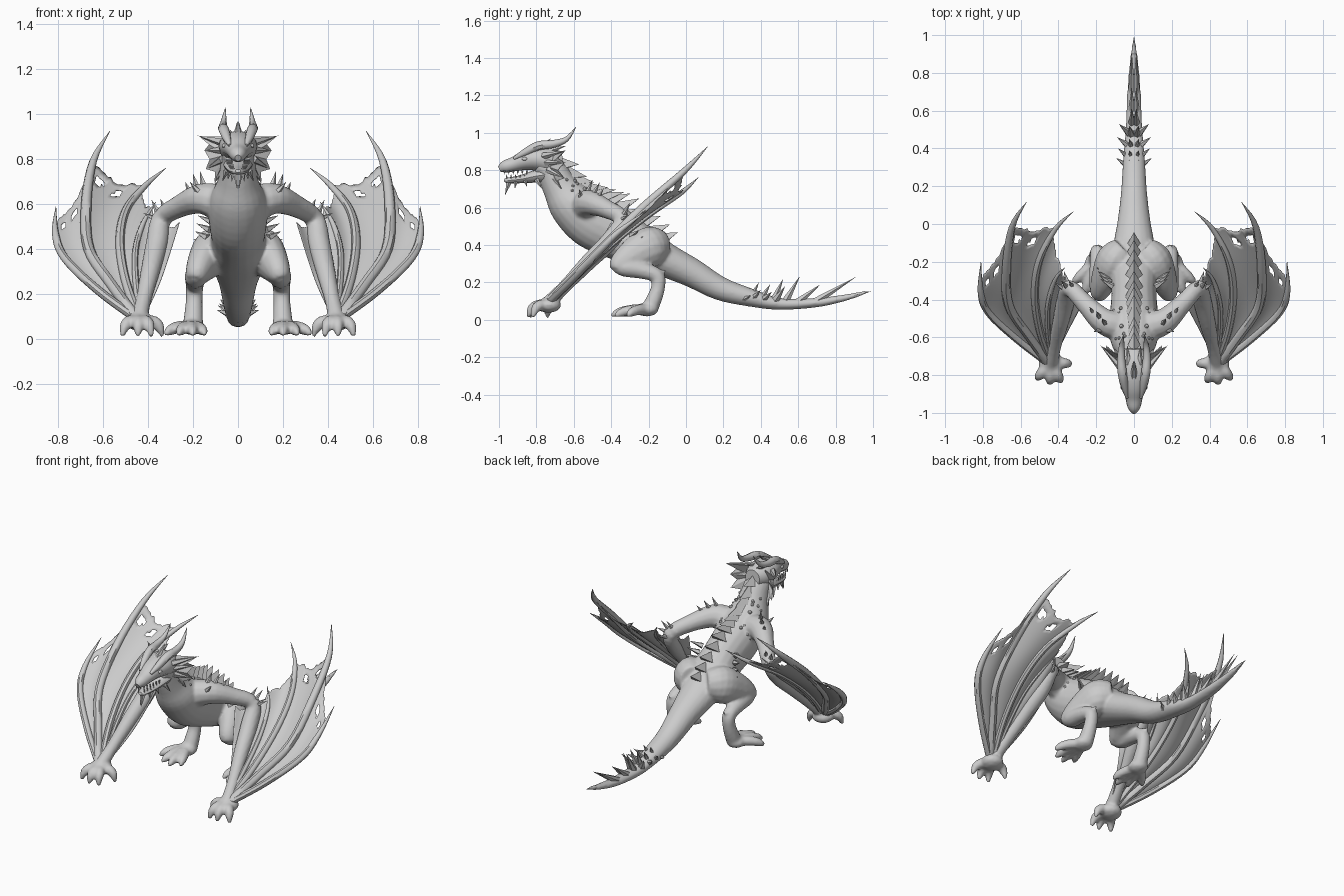
import bpy, bmesh, math, random
from mathutils import Vector, Matrix

if "Cube" in bpy.data.objects:
    bpy.data.objects.remove(bpy.data.objects["Cube"])

random.seed(4)
grey = bpy.data.materials.new("stone grey")
grey.diffuse_color = (0.6, 0.6, 0.6, 1)
grey.use_nodes = True
grey.node_tree.nodes["Principled BSDF"].inputs["Base Color"].default_value = grey.diffuse_color


def sample(pts, t):
    """Smooth curve through tuples of any length, t in 0..1."""
    f = min(max(t, 0), 1) * (len(pts) - 1)
    i = min(int(f), len(pts) - 2)
    f -= i
    a, b, c, d = (pts[min(max(i + k, 0), len(pts) - 1)] for k in (-1, 0, 1, 2))
    return [0.5 * (2 * q + (r - p) * f + (2 * p - 5 * q + 4 * r - s) * f * f
                   + (3 * q - p - 3 * r + s) * f ** 3) for p, q, r, s in zip(a, b, c, d)]


def tube(bm, pts, side=(1, 0, 0), seg=12, sub=4):
    """Loft rings along (x, y, z, radius along side, other radius)."""
    pts = [p if len(p) == 5 else (*p, p[3]) for p in pts]
    n = (len(pts) - 1) * sub
    rows = [sample(pts, i / n) for i in range(n + 1)]
    rings = []
    for i, r in enumerate(rows):
        t = (Vector(rows[min(i + 1, n)][:3]) - Vector(rows[max(i - 1, 0)][:3])).normalized()
        u = Vector(side)
        u = (u - u.dot(t) * t).normalized()
        v = t.cross(u)
        ring = []
        for k in range(seg):
            a = 2 * math.pi * k / seg
            ring.append(bm.verts.new(Vector(r[:3]) + u * math.cos(a) * max(r[3], .001)
                                     + v * math.sin(a) * max(r[4], .001)))
        rings.append(ring)
    for a, b in zip(rings, rings[1:]):
        for k in range(seg):
            m = (k + 1) % seg
            bm.faces.new((a[k], a[m], b[m], b[k]))
    bm.faces.new(rings[0])
    bm.faces.new(rings[-1])


def spike(bm, base, tip, r):
    """Five sided thorn."""
    base, tip = Vector(base), Vector(tip)
    d = (tip - base).normalized()
    u = Vector((1, 0, 0)) if abs(d.x) < .8 else Vector((0, 1, 0))
    u = (u - u.dot(d) * d).normalized()
    v = d.cross(u)
    ring = [bm.verts.new(base + u * r * math.cos(k * 1.2566) + v * r * math.sin(k * 1.2566))
            for k in range(5)]
    top = bm.verts.new(tip)
    for k in range(5):
        bm.faces.new((ring[k], ring[(k + 1) % 5], top))
    bm.faces.new(ring)


def ball(bm, c, size):
    m = Matrix.Translation(c) @ Matrix.Diagonal((*size, 1))
    bmesh.ops.create_icosphere(bm, subdivisions=2, radius=1, matrix=m)


def finish(name, bm, mirror=False, smooth=True, thick=0, blend=0):
    bmesh.ops.recalc_face_normals(bm, faces=bm.faces)
    me = bpy.data.meshes.new(name)
    bm.to_mesh(me)
    bm.free()
    me.materials.append(grey)
    if smooth:
        me.shade_smooth()
        me.set_sharp_from_angle(angle=math.radians(45))
    ob = bpy.data.objects.new(name, me)
    bpy.context.collection.objects.link(ob)
    if blend:
        mod = ob.modifiers.new("blend", 'REMESH')
        mod.mode, mod.voxel_size, mod.use_smooth_shade = 'VOXEL', blend, True
        mod = ob.modifiers.new("soften", 'SMOOTH')
        mod.factor, mod.iterations = .5, 5
    if thick:
        mod = ob.modifiers.new("thickness", 'SOLIDIFY')
        mod.thickness, mod.offset = thick, 0
    if mirror:
        mod = ob.modifiers.new("mirror", 'MIRROR')
        mod.use_mirror_merge = False


skinbm = bmesh.new()

# Wing arm from shoulder to wrist
ACROSS = (0, -.75, .65)
ARM = [(.07, -.54, .60, .085), (.16, -.515, .625, .07), (.26, -.42, .59, .05),
       (.34, -.34, .535, .045), (.36, -.40, .43, .05), (.388, -.52, .31, .044),
       (.42, -.65, .175, .035), (.44, -.74, .085, .04)]
tube(skinbm, ARM, ACROSS)

# Clawed hand at the wrist
ball(skinbm, (.44, -.735, .078), (.068, .07, .042))
for x, y in ((.335, -.74), (.385, -.835), (.445, -.845), (.515, -.82)):
    dx, dy = x - .44, y + .73
    tube(skinbm, [(.44, -.73, .075, .03), (.44 + dx * .55, -.73 + dy * .55, .078, .03),
                  (.44 + dx * .85, -.73 + dy * .85, .055, .025), (x, y, .01, .009)],
         (0, 0, 1) if abs(dy) > .03 else (0, 1, 0), 8, 3)

# Hind legs: thigh, folded shin and foot with toes
tube(skinbm, [(.05, -.13, .40, .07, .08), (.105, -.19, .39, .095, .11), (.15, -.275, .345, .075, .095),
              (.18, -.35, .295, .055, .065), (.19, -.365, .265, .04, .04)], (1, 0, 0), 14)
tube(skinbm, [(.182, -.385, .285, .03), (.187, -.33, .28, .05), (.19, -.24, .265, .046),
              (.193, -.155, .235, .04), (.195, -.15, .17, .038), (.198, -.175, .10, .043),
              (.20, -.20, .05, .045)], (1, 0, 0), 12)
spike(skinbm, (.19, -.16, .24), (.19, -.095, .27), .035)
ball(skinbm, (.205, -.21, .055), (.058, .065, .038))
for x, y in ((.145, -.36), (.20, -.40), (.265, -.38), (.325, -.315)):
    dx, dy = x - .21, y + .20
    tube(skinbm, [(.21, -.20, .055, .03), (.21 + dx * .5, -.2 + dy * .5, .052, .029),
                  (.21 + dx * .82, -.2 + dy * .82, .038, .024), (x, y, .02, .009)], (0, 0, 1), 8, 3)

# Copy the limbs to the other side
copy = bmesh.ops.duplicate(skinbm, geom=skinbm.verts[:] + skinbm.edges[:] + skinbm.faces[:])
for e in copy['geom']:
    if isinstance(e, bmesh.types.BMVert):
        e.co.x = -e.co.x

# Neck, torso and tail, blended with the limbs into one skin
BODY = [(0, -.79, .835, .065, .06), (0, -.725, .80, .075, .08), (0, -.67, .705, .09, .097),
        (0, -.61, .62, .125, .127), (0, -.505, .53, .13, .147), (0, -.37, .46, .12, .139),
        (0, -.23, .385, .13, .115), (0, -.11, .32, .11, .092), (0, .03, .252, .085, .078),
        (0, .18, .168, .068, .064), (0, .34, .12, .058, .049), (0, .50, .085, .045, .032),
        (0, .70, .092, .036, .025), (0, .86, .12, .023, .017), (0, .97, .15, .008, .008)]
tube(skinbm, BODY, seg=20)
finish("body_with_limbs", skinbm, blend=.009)


def skin(t, ang):
    """Point, outward and tailward direction on the body, ang measured from the spine."""
    p = sample(BODY, t)
    d = Vector(sample(BODY, t + .01)[:3]) - Vector(sample(BODY, t - .01)[:3])
    d.normalize()
    up = Vector((1, 0, 0)).cross(d)
    o = Vector((math.sin(ang) * p[3], 0, 0)) + up * math.cos(ang) * p[4]
    return Vector(p[:3]) + o, o.normalized(), d


# Overlapping chevron plates along the spine
bm = bmesh.new()
for i in range(13):
    p, o, d = skin(.08 + i * .032, 0)
    s = .08 + .03 * math.sin(math.pi * i / 12)
    w = Vector((s * .45, 0, 0))
    front = bm.verts.new(p - d * .045 - o * .004)
    lo = [bm.verts.new(p + d * .025 - o * .014 + w * k) for k in (-1, 1)]
    back = bm.verts.new(p + d * .03 - o * .01)
    tip = bm.verts.new(p + d * s * .7 + o * s * .75)
    for f in ((front, lo[0], tip), (front, tip, lo[1]), (lo[0], back, tip), (back, lo[1], tip),
              (front, back, lo[0]), (front, lo[1], back)):
        bm.faces.new(f)
finish("spine_plates", bm, smooth=False)

# Tail thorns: splayed pairs, then long ones near the tip
bm = bmesh.new()
for y, h, w in ((.32, .17, .095), (.37, .20, .085), (.43, .19, .09), (.50, .22, .08)):
    spike(bm, (.025, y - .02, .105), (w, y + .03, h - .04), .022)
    spike(bm, (.012, y - .03, .105), (.025, y + .02, h), .022)
for y, h, ln in ((.56, .235, .05), (.63, .19, .09), (.72, .23, .19)):
    spike(bm, (.01, y - .03, .095), (.012, y + ln, h), .022)
spike(bm, (.001, .90, .13), (.001, .99, .153), .014)
finish("tail_thorns", bm, True, False)

# Scale lumps on the neck and shoulders
bm = bmesh.new()
for i in range(18):
    p, o, d = skin(random.uniform(.12, .30), random.uniform(.5, 1.3))
    ball(bm, p, [random.uniform(.007, .012)] * 3)
finish("neck_scales", bm, True, False)

# Skull with snout and lower jaw
bm = bmesh.new()
tube(bm, [(0, -.66, .85, .05, .05), (0, -.72, .848, .08, .072), (0, -.79, .86, .085, .066),
          (0, -.86, .852, .066, .054), (0, -.92, .832, .046, .04), (0, -.97, .818, .034, .033),
          (0, -.998, .805, .014, .016)], seg=14)
finish("skull", bm)
bm = bmesh.new()
tube(bm, [(0, -.72, .78, .068, .045), (0, -.80, .768, .06, .035), (0, -.88, .752, .044, .022),
          (0, -.95, .745, .028, .015), (0, -.972, .748, .012, .008)], seg=12)
finish("lower_jaw", bm)

# Brow horns, eyes, teeth, beard and cheek thorns
bm = bmesh.new()
tube(bm, [(.036, -.92, .862, .008), (.05, -.86, .895, .02), (.062, -.79, .93, .024),
          (.068, -.71, .94, .021), (.064, -.64, .965, .014), (.056, -.588, 1.03, .001)], seg=8)
finish("horns", bm, True)
bm = bmesh.new()
ball(bm, (.062, -.862, .86), (.01, .016, .01))
finish("eyes", bm, True)
bm = bmesh.new()
for i in range(6):
    y, w = -.97 + i * .024, .026 + i * .0045
    spike(bm, (w, y, .798), (w, y - .003, .772), .006)
    spike(bm, (w - .006, y + .012, .757), (w - .004, y + .01, .782), .005)
finish("teeth", bm, True, False)
bm = bmesh.new()
for b, tip, r in (((.006, -.945, .74), (.004, -.968, .665), .016),
                  ((.022, -.91, .74), (.028, -.915, .70), .012),
                  ((.038, -.86, .745), (.045, -.85, .71), .012),
                  ((.05, -.80, .75), (.07, -.77, .70), .014),
                  ((.07, -.76, .875), (.18, -.64, .905), .02),
                  ((.07, -.75, .84), (.15, -.64, .84), .018),
                  ((.07, -.74, .80), (.145, -.645, .755), .018),
                  ((.055, -.73, .77), (.105, -.66, .695), .016),
                  ((.03, -.74, .90), (.035, -.64, .93), .02),
                  ((.004, -.82, .90), (.003, -.72, .97), .02)):
    spike(bm, b, tip, r)
finish("beard_and_cheek_thorns", bm, True, False)

# Webbed frill behind the cheeks
bm = bmesh.new()
rim = [(.06, -.70, .90), (.17, -.65, .90), (.128, -.685, .865), (.148, -.65, .84),
       (.125, -.685, .80), (.142, -.65, .757), (.10, -.685, .745), (.104, -.665, .70)]
hub = bm.verts.new((.05, -.74, .82))
rv = [bm.verts.new(p) for p in rim]
for a, b in zip(rv, rv[1:]):
    bm.faces.new((hub, a, b))
finish("cheek_frill", bm, True, False, .004)

# Wing fingers, all fanning out from the wrist
FINGERS = [
    [(.45, -.74, .09), (.62, -.61, .215), (.77, -.47, .36), (.812, -.36, .47), (.81, -.20, .59)],
    [(.45, -.74, .09), (.56, -.59, .24), (.663, -.43, .40), (.675, -.23, .60), (.645, -.015, .79),
     (.57, .115, .925)],
    [(.44, -.73, .09), (.50, -.56, .26), (.525, -.37, .43), (.50, -.19, .57), (.415, -.025, .68),
     (.322, .065, .76)],
    [(.435, -.72, .10), (.455, -.57, .26), (.455, -.43, .40), (.42, -.30, .52), (.365, -.23, .61)]]
bm = bmesh.new()
for f, r in zip(FINGERS, (.019, .024, .019, .013)):
    n = len(f) - 1
    tube(bm, [(*p, r * (1 - (i / n) ** 5) + .001) for i, p in enumerate(f)], ACROSS, 8, 5)
finish("wing_fingers", bm, True)

# Membranes: tattered sheets between neighbouring fingers, and a flap inside the forearm
FOREARM = [p[:3] for p in ARM[:2:-1]]
FLAP = [(.42, -.71, .09), (.34, -.55, .27), (.26, -.40, .52)]
PANELS = [(FINGERS[0], FINGERS[1], .86, .76, ((.25, .9), (.6, .9))),
          (FINGERS[1], FINGERS[2], .81, .83, ((.2, .93), (.6, .92))),
          (FINGERS[2], FINGERS[3], .80, .92, ()),
          (FINGERS[3], FOREARM, .92, 1.0, ()),
          (FOREARM, FLAP, 1.0, 1.0, ())]
bm = bmesh.new()
NU, NV = 16, 40
for fa, fb, ta, tb, holes in PANELS:
    rag = [0] + [random.uniform(0, .03) for _ in range(NU - 1)] + [0]
    grid = []
    for i in range(NU + 1):
        u = i / NU
        col = []
        for j in range(NV + 1):
            v = j / NV * (1 - .05 * math.sin(math.pi * u) - rag[i])
            p = Vector(sample(fa, v * ta)).lerp(Vector(sample(fb, v * tb)), u)
            col.append(bm.verts.new(p + Vector(ACROSS) * -.022 * math.sin(math.pi * u) * v))
        grid.append(col)
    for i in range(NU):
        for j in range(NV):
            u, v = (i + .5) / NU, (j + .5) / NV
            if any(((u - a) / .09) ** 2 + ((v - b) / .025) ** 2 < 1 for a, b in holes):
                continue
            bm.faces.new((grid[i][j], grid[i + 1][j], grid[i + 1][j + 1], grid[i][j + 1]))
bmesh.ops.delete(bm, geom=[v for v in bm.verts if not v.link_faces], context='VERTS')
finish("wing_membrane", bm, True, True, .003)

# Thorns on shoulder, elbow and flank
bm = bmesh.new()
for b, tip in (((.15, -.53, .67), (.17, -.50, .75)), ((.18, -.50, .665), (.20, -.46, .735)),
               ((.21, -.48, .64), (.235, -.44, .70)), ((.17, -.56, .65), (.215, -.57, .70)),
               ((.32, -.34, .56), (.345, -.30, .625)), ((.35, -.34, .55), (.385, -.30, .62)),
               ((.36, -.35, .53), (.42, -.31, .56)), ((.35, -.32, .52), (.37, -.25, .54))):
    spike(bm, b, tip, .018)
for i in range(5):
    z = .52 - i * .035
    spike(bm, (.115 + i * .01, -.33 + i * .02, z), (.18 + i * .006, -.29 + i * .02, z + .03), .018)
finish("joint_thorns", bm, True, False)
